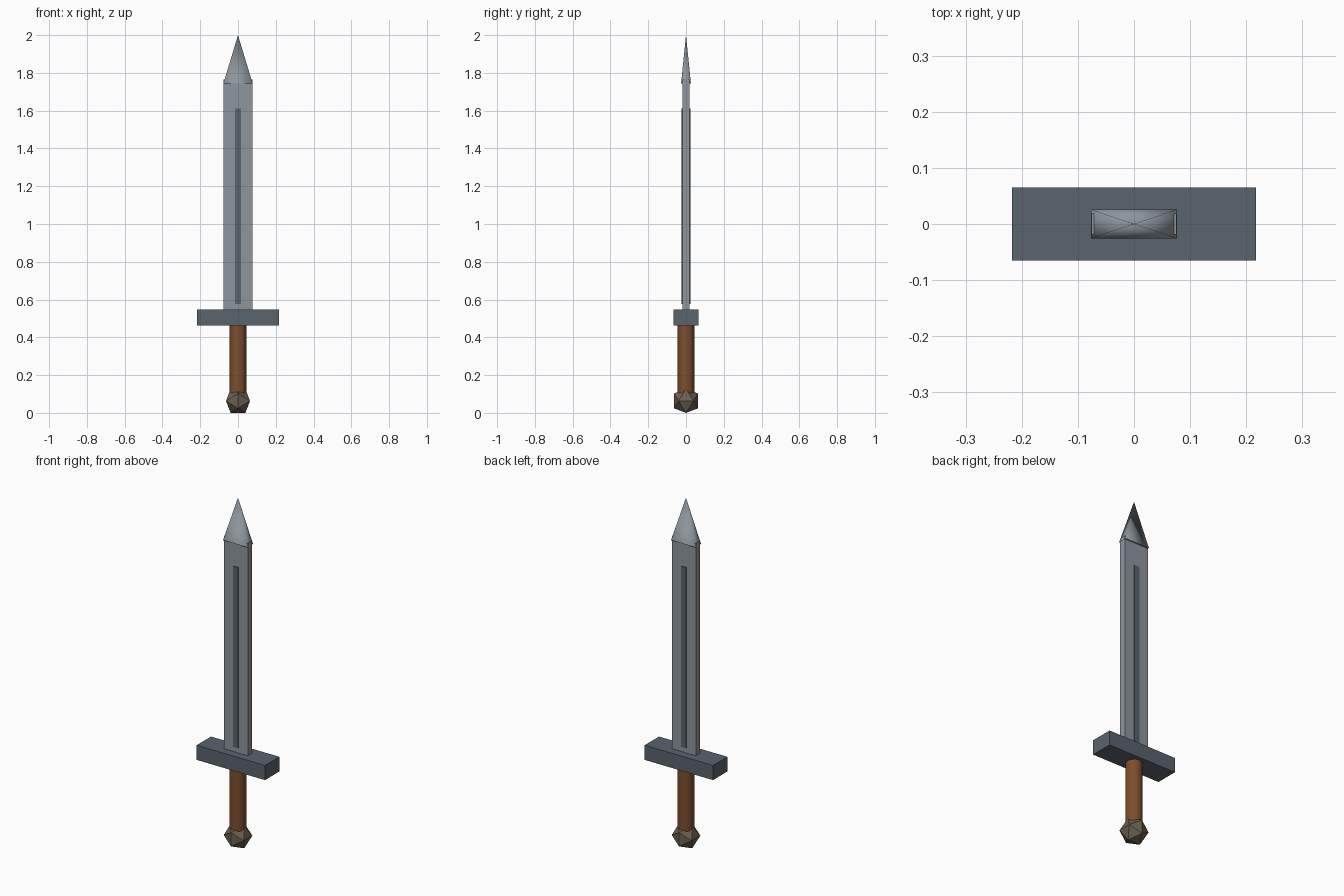
import bpy, bmesh, math
from mathutils import Matrix, Vector

if "Cube" in bpy.data.objects:
    bpy.data.objects.remove(bpy.data.objects["Cube"])


def material(name, hex_color):
    def lin(c):
        c /= 255
        return c / 12.92 if c <= 0.04045 else ((c + 0.055) / 1.055) ** 2.4
    mat = bpy.data.materials.new(name)
    rgb = [lin((hex_color >> s) & 255) for s in (16, 8, 0)]
    mat.diffuse_color = (*rgb, 1)
    mat.use_nodes = True
    mat.node_tree.nodes["Principled BSDF"].inputs["Base Color"].default_value = mat.diffuse_color
    return mat


steel = material("blade steel", 0x8D969D)
dark = material("dark steel", 0x5A636D)
leather = material("brown leather", 0x7D4E2D)
bronze = material("dull bronze", 0x6B5F50)


def finish(name, bm, mat, smooth=False):
    bmesh.ops.recalc_face_normals(bm, faces=bm.faces)
    mesh = bpy.data.meshes.new(name)
    for f in bm.faces:
        # keep horizontal caps flat
        f.smooth = smooth and abs(f.normal.z) < 0.9
    for e in bm.edges:
        e.smooth = all(f.smooth for f in e.link_faces)
    bm.to_mesh(mesh)
    bm.free()
    mesh.materials.append(mat)
    obj = bpy.data.objects.new(name, mesh)
    bpy.context.collection.objects.link(obj)
    return obj


def box(name, hx, hy, z0, z1, mat):
    bm = bmesh.new()
    bmesh.ops.create_cube(bm, size=1, matrix=Matrix.Translation((0, 0, (z0 + z1) / 2))
                          @ Matrix.Diagonal((2 * hx, 2 * hy, z1 - z0, 1)))
    return finish(name, bm, mat)


# Blade, raised central ridge and crossguard
box("blade", 0.076, 0.019, 0.545, 1.765, steel)
box("blade_ridge", 0.016, 0.024, 0.577, 1.612, dark)
box("crossguard", 0.217, 0.065, 0.463, 0.547, dark)

# Blade tip: flattened four-sided pyramid
bm = bmesh.new()
base = [bm.verts.new((x * 0.077, y * 0.026, 1.745))
        for x, y in ((-1, -1), (1, -1), (1, 1), (-1, 1))]
apex = bm.verts.new((0, 0, 2.0))
bm.faces.new(base)
for i in range(4):
    bm.faces.new((base[i], base[(i + 1) % 4], apex))
finish("blade_tip", bm, steel, smooth=True)

# Grip: smooth cylinder
bm = bmesh.new()
bmesh.ops.create_cone(bm, cap_ends=True, segments=12, radius1=0.044, radius2=0.044,
                      depth=0.39, matrix=Matrix.Translation((0, 0, 0.27)))
finish("grip", bm, leather, smooth=True)

# Pommel: icosahedron with an edge on the ground, running along x
bm = bmesh.new()
b = 0.0635
a = b / ((1 + math.sqrt(5)) / 2)
for s in (-1, 1):
    for t in (-1, 1):
        for p in ((s * a, 0, t * b), (0, s * b, t * a), (s * b, t * a, 0)):
            bm.verts.new(Vector(p) + Vector((0, 0, b)))
bmesh.ops.convex_hull(bm, input=bm.verts)
finish("pommel", bm, bronze)
